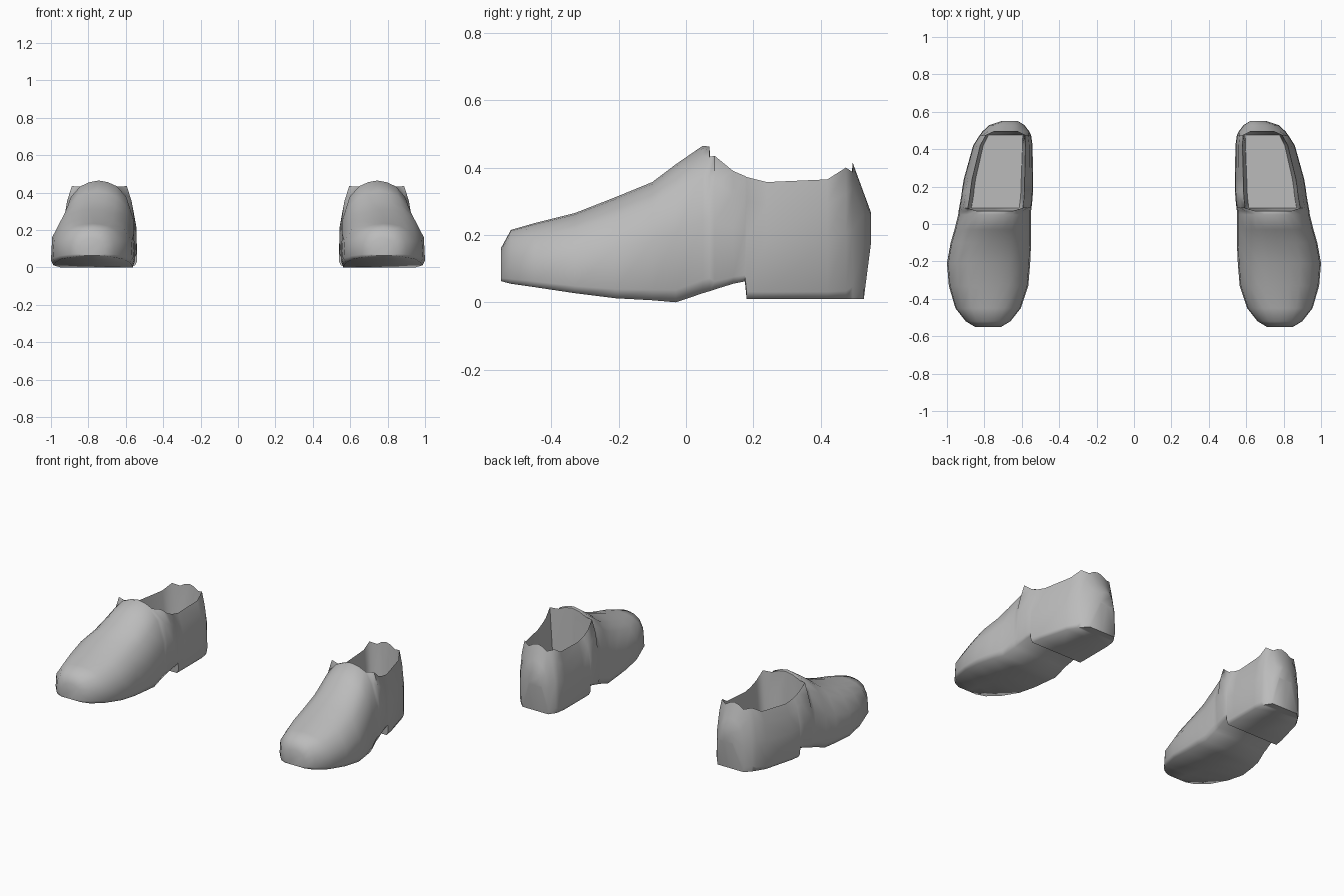
import bpy, bmesh, math

cube = bpy.data.objects.get("Cube")
if cube:
    bpy.data.objects.remove(cube)

grey = bpy.data.materials.new("plain_grey")
grey.use_nodes = True
colour = (0.5, 0.5, 0.5, 1)
grey.diffuse_color = colour
grey.node_tree.nodes["Principled BSDF"].inputs["Base Color"].default_value = colour

# Half cross-sections from sole to top: (distance from middle, height), 0 to 1
CLOSED = [(0.94, 0), (1, 0.09), (0.97, 0.5), (0.76, 0.8), (0.5, 0.93), (0.25, 0.98)]
OPEN = [(0.94, 0), (1, 0.06), (0.98, 0.5), (0.89, 0.8), (0.76, 1)]
FLOOR = 0.15

# Stations from toe to heel: y, inner x, outer x, sole z, top z, open or closed
STATIONS = [
    (-0.55, 0.71, 0.85, 0.063, 0.16, False),
    (-0.52, 0.66, 0.90, 0.055, 0.215, False),
    (-0.45, 0.605, 0.955, 0.045, 0.235, False),
    (-0.33, 0.565, 0.99, 0.027, 0.265, False),
    (-0.21, 0.555, 1.0, 0.012, 0.312, False),
    (-0.10, 0.55, 0.98, 0.006, 0.357, False),
    (-0.03, 0.55, 0.96, 0.0, 0.41, False),
    (0.05, 0.55, 0.94, 0.027, 0.465, False),
    (0.07, 0.55, 0.938, 0.033, 0.462, False),
    (0.085, 0.548, 0.935, 0.038, 0.435, True),
    (0.14, 0.542, 0.925, 0.055, 0.39, True),
    (0.175, 0.54, 0.92, 0.062, 0.375, True),
    (0.18, 0.54, 0.92, 0.01, 0.372, True),
    (0.24, 0.54, 0.91, 0.01, 0.357, True),
    (0.42, 0.542, 0.86, 0.01, 0.365, True),
    (0.475, 0.55, 0.825, 0.01, 0.40, True),
    (0.495, 0.56, 0.81, 0.01, 0.415, False),
    (0.528, 0.585, 0.775, 0.01, 0.325, False),
    (0.55, 0.62, 0.71, 0.18, 0.265, False),
]


def section(y, inner, outer, sole, top, is_open):
    """Ring of points around the shoe at one station."""
    mid, half, rise = (inner + outer) / 2, (outer - inner) / 2, top - sole
    side = [(d * half, sole + h * rise) for d, h in (OPEN if is_open else CLOSED)]
    if is_open:
        side.append((0.66 * half, FLOOR))
    peak = FLOOR if is_open else top
    return ([(mid, y, sole)] + [(mid + d, y, z) for d, z in side]
            + [(mid, y, peak)] + [(mid - d, y, z) for d, z in reversed(side)])


def build_shoe(name, sign):
    bm = bmesh.new()
    rings = [[bm.verts.new((sign * x, y, z)) for x, y, z in section(*s)]
             for s in STATIONS]
    count = len(rings[0])
    # Skin between neighbouring stations
    for a, b in zip(rings, rings[1:]):
        for i in range(count):
            j = (i + 1) % count
            bm.faces.new((a[i], a[j], b[j], b[i]))
    # Toe and heel ends
    bm.faces.new(rings[0])
    bm.faces.new(rings[-1])
    bmesh.ops.recalc_face_normals(bm, faces=bm.faces)
    mesh = bpy.data.meshes.new(name)
    bm.to_mesh(mesh)
    bm.free()
    mesh.materials.append(grey)
    shoe = bpy.data.objects.new(name, mesh)
    bpy.context.collection.objects.link(shoe)
    bpy.ops.object.select_all(action="DESELECT")
    shoe.select_set(True)
    bpy.context.view_layer.objects.active = shoe
    bpy.ops.object.shade_smooth_by_angle(angle=math.radians(75))


build_shoe("left_shoe", 1)
build_shoe("right_shoe", -1)
